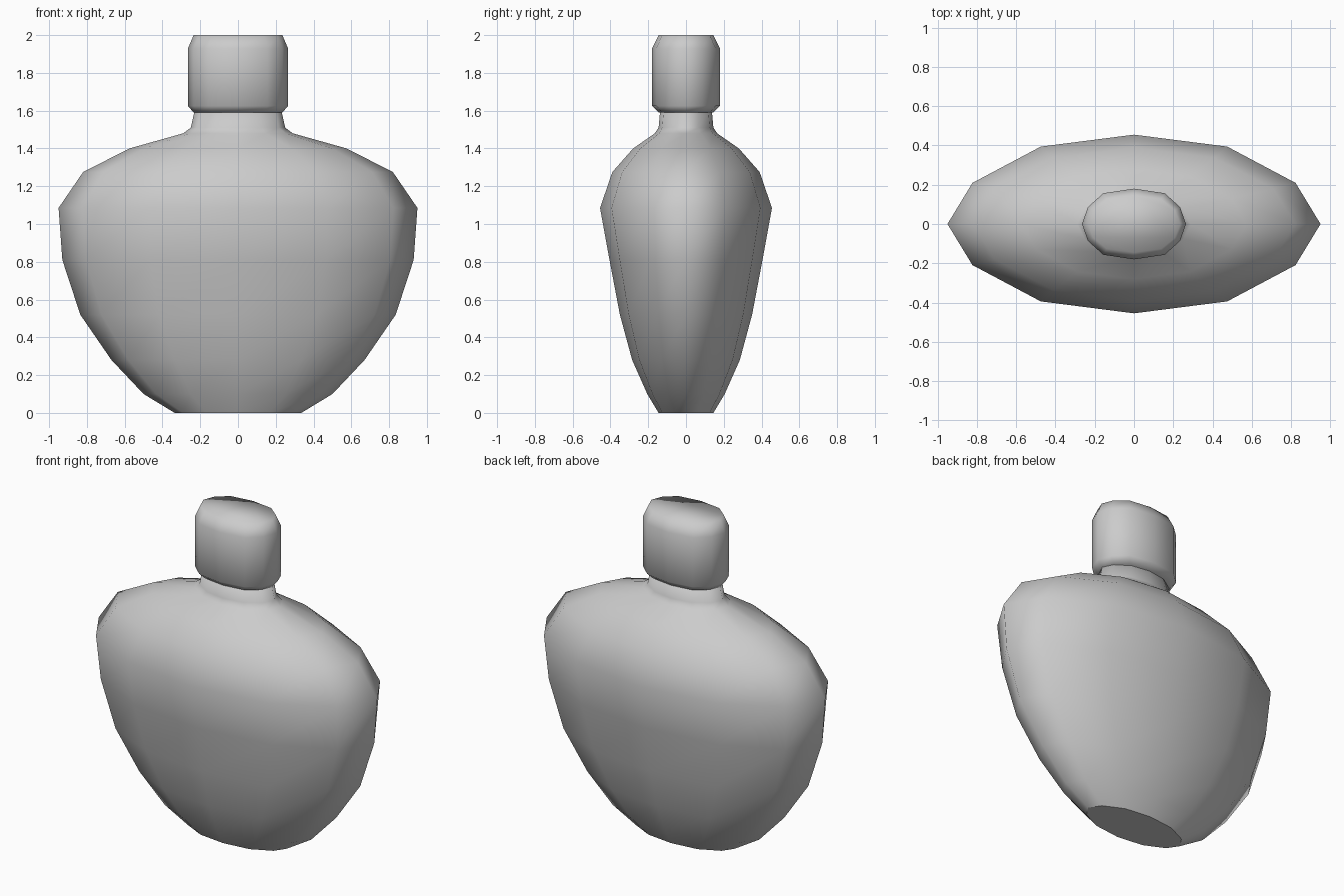
import bpy, bmesh

if "Cube" in bpy.data.objects:
    bpy.data.objects.remove(bpy.data.objects["Cube"])


def loft(name, quarter, rings, flat_bottom):
    """Skin a 12-sided oval section through rings of (z, half width, half depth)."""
    right = quarter + [(-x, y) for x, y in reversed(quarter[:-1])]
    section = right + [(x, -y) for x, y in reversed(right[1:-1])]
    n = len(section)
    bm = bmesh.new()
    loops = [[bm.verts.new((x * w, y * d, z)) for x, y in section]
             for z, w, d in rings]
    for a, b in zip(loops, loops[1:]):
        for i in range(n):
            j = (i + 1) % n
            bm.faces.new((a[i], a[j], b[j], b[i]))
    bottom = bm.faces.new(list(reversed(loops[0])))
    bm.faces.new(loops[-1])
    for f in bm.faces:
        f.smooth = True
    if flat_bottom:
        bottom.smooth = False
        for e in bottom.edges:
            e.smooth = False
    bmesh.ops.recalc_face_normals(bm, faces=bm.faces)
    mesh = bpy.data.meshes.new(name)
    bm.to_mesh(mesh)
    bm.free()
    obj = bpy.data.objects.new(name, mesh)
    bpy.context.collection.objects.link(obj)
    return obj


# Flattened bottle with sloping shoulders and a short neck
loft("bottle_body",
     [(1, 0), (0.866, 0.46), (0.5, 0.866), (0, 1)],
     [(0.00, 0.335, 0.145), (0.10, 0.50, 0.205), (0.28, 0.67, 0.285),
      (0.52, 0.835, 0.35), (0.81, 0.93, 0.405), (1.085, 0.95, 0.455),
      (1.275, 0.82, 0.39), (1.40, 0.575, 0.28), (1.48, 0.29, 0.165),
      (1.51, 0.25, 0.145), (1.60, 0.23, 0.137)],
     True)

# Oval cap with chamfered rims
loft("cap",
     [(1, 0), (0.885, 0.48), (0.59, 0.87), (0, 1)],
     [(1.59, 0.235, 0.145), (1.625, 0.265, 0.18),
      (1.93, 0.265, 0.18), (2.00, 0.235, 0.145)],
     False)
